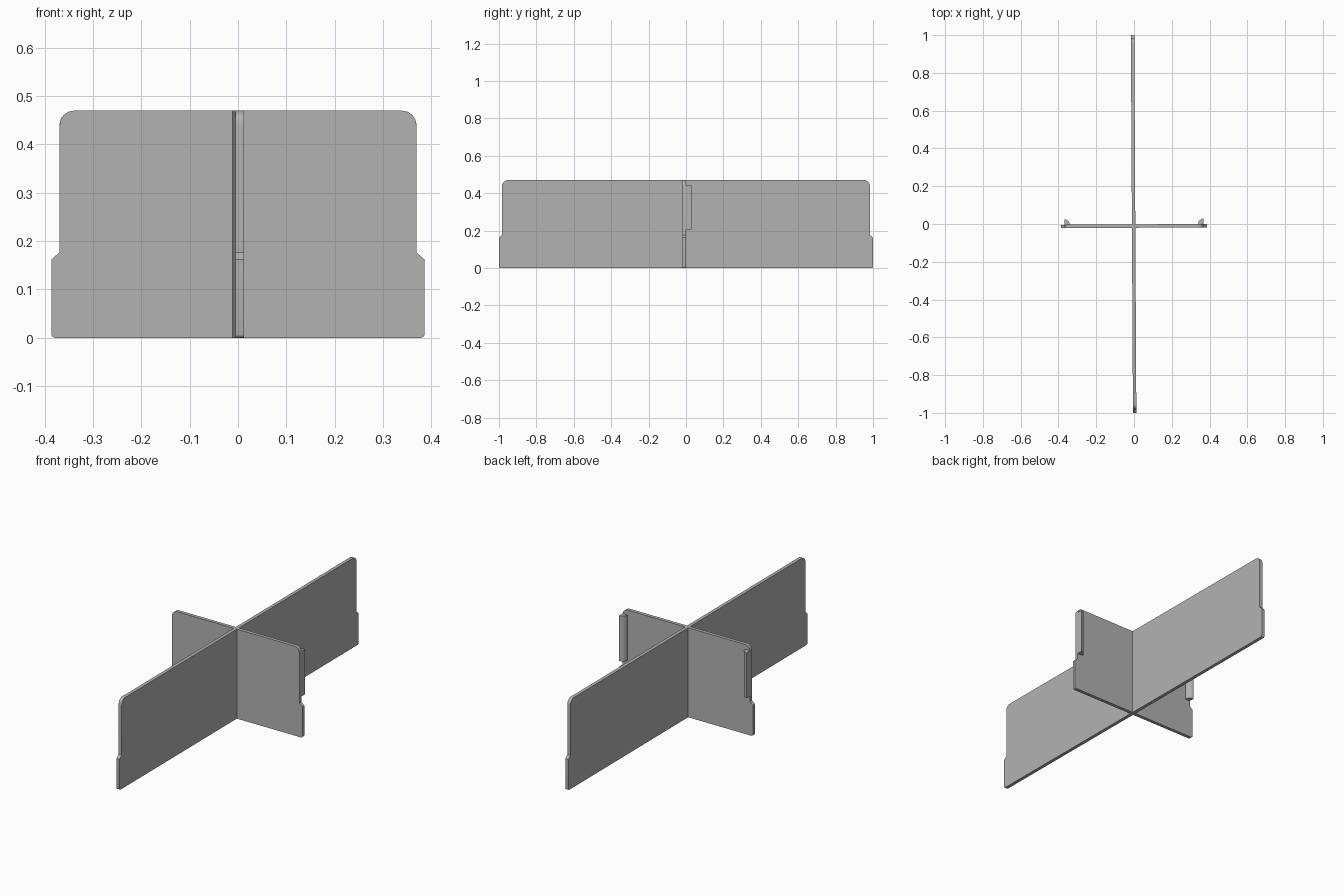
import bpy, bmesh, math
from mathutils import Matrix

if "Cube" in bpy.data.objects:
    bpy.data.objects.remove(bpy.data.objects["Cube"], do_unlink=True)

grey = bpy.data.materials.new("plain_grey")
grey.use_nodes = True
COLOUR = (0.45, 0.45, 0.45, 1)
grey.diffuse_color = COLOUR
grey.node_tree.nodes["Principled BSDF"].inputs["Base Color"].default_value = COLOUR

THICK = 0.018
HEIGHT = 0.47
TWIST = 0.0055  # the whole divider sits very slightly turned


def prism(name, outline, vector, matrix):
    """Extrude a closed outline along a vector and place it."""
    bm = bmesh.new()
    face = bm.faces.new([bm.verts.new(p) for p in outline])
    moved = bmesh.ops.extrude_face_region(bm, geom=[face])["geom"]
    bmesh.ops.translate(bm, vec=vector,
                        verts=[v for v in moved if isinstance(v, bmesh.types.BMVert)])
    bmesh.ops.recalc_face_normals(bm, faces=bm.faces)
    mesh = bpy.data.meshes.new(name)
    bm.to_mesh(mesh)
    bm.free()
    mesh.materials.append(grey)
    obj = bpy.data.objects.new(name, mesh)
    bpy.context.collection.objects.link(obj)
    obj.matrix_world = matrix
    bpy.ops.object.select_all(action="DESELECT")
    obj.select_set(True)
    bpy.context.view_layer.objects.active = obj
    bpy.ops.object.shade_smooth_by_angle(angle=math.radians(30))
    return obj


def arc(cx, cz, r, start, end, steps=8):
    angles = [math.radians(start + (end - start) * i / steps) for i in range(steps + 1)]
    return [(cx + r * math.cos(a), cz + r * math.sin(a)) for a in angles]


def panel(name, foot, top, matrix):
    """Upright board with a wider foot and rounded corners."""
    half = arc(foot - 0.008, 0.008, 0.008, -90, 0, 4)
    half += [(foot, 0.162), (top, 0.177)]
    half += arc(top - 0.03, HEIGHT - 0.03, 0.03, 0, 90)
    outline = half + [(-x, z) for x, z in reversed(half)]
    return prism(name, [(x, -THICK / 2, z) for x, z in outline], (0, THICK, 0), matrix)


turn = Matrix.Rotation(TWIST, 4, "Z")
cross_place = Matrix.Translation((0, -0.011, 0)) @ turn
long_place = Matrix.Translation((-0.002, 0, 0)) @ turn @ Matrix.Rotation(math.pi / 2, 4, "Z")

# Two boards crossing at the middle
panel("cross_panel", 0.386, 0.369, cross_place)
panel("long_panel", 1.0, 0.983, long_place)

# Quarter-round ribs on the back of the cross panel
for name, side in (("left_rib", 1), ("right_rib", -1)):
    curve = [(0.369, 0)] + arc(0.369, THICK / 2, 0.029, 90, 180) + [(0.34, 0)]
    prism(name, [(side * x, y, 0.206) for x, y in curve], (0, 0, 0.238), cross_place)
